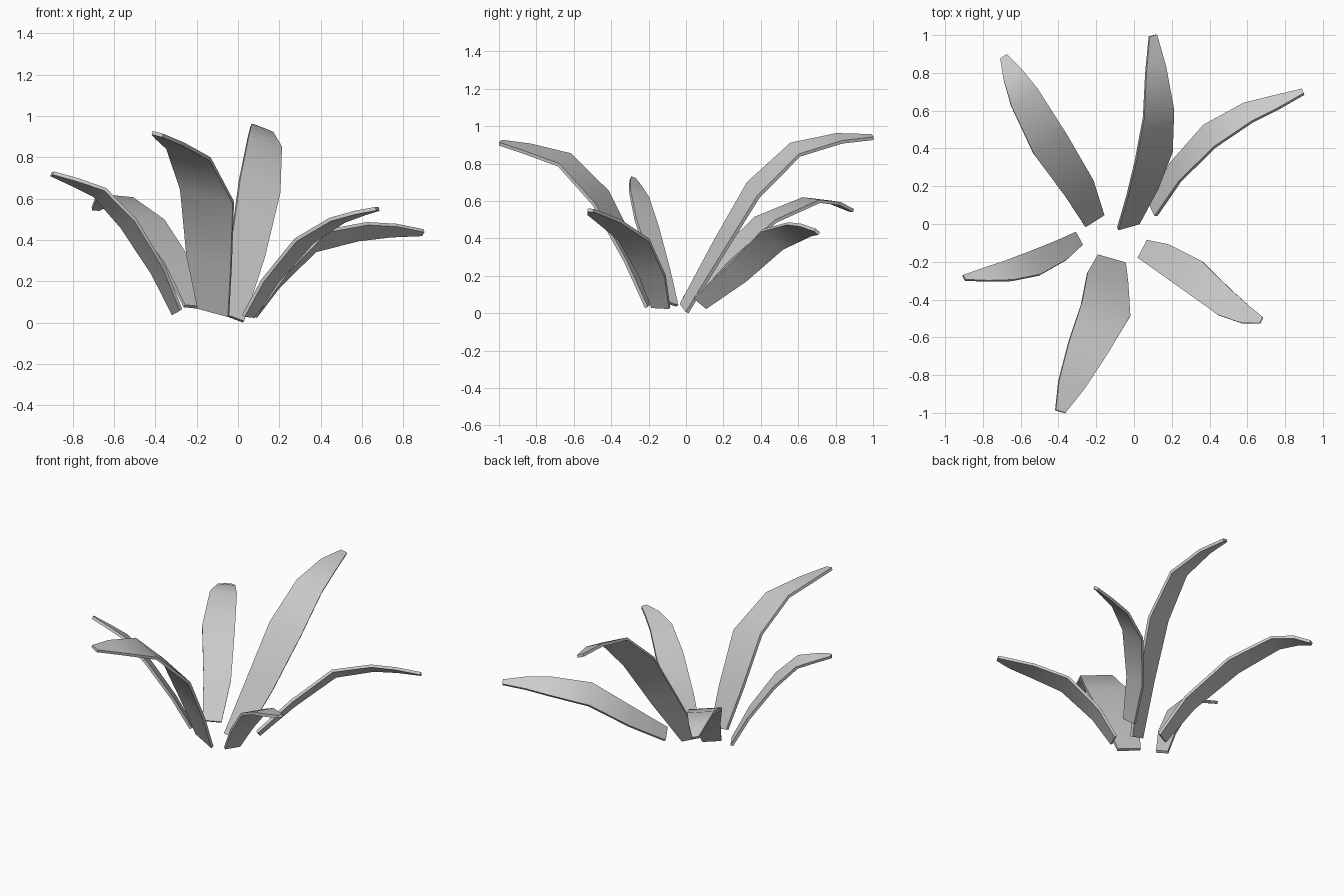
import bpy, bmesh
from mathutils import Vector

if "Cube" in bpy.data.objects:
    bpy.data.objects.remove(bpy.data.objects["Cube"])

THICK = 0.009                                  # half thickness of a blade
PROFILE = (0.58, 0.84, 1.0, 0.82, 0.54, 0.2)   # half width along a blade


def leaf(name, width, side, path):
    """Thin curved blade with a rectangular section swept along a path."""
    side = Vector(side).normalized()
    pts = [Vector(p) for p in path]
    bm = bmesh.new()
    rings = []
    for i, p in enumerate(pts):
        tangent = pts[min(i + 1, len(pts) - 1)] - pts[max(i - 1, 0)]
        n = side.cross(tangent).normalized() * THICK
        w = side * width * PROFILE[i]
        rings.append([bm.verts.new(p + a * w + b * n)
                      for a, b in ((-1, -1), (1, -1), (1, 1), (-1, 1))])
    for r, s in zip(rings, rings[1:]):
        for k in range(4):
            j = (k + 1) % 4
            bm.faces.new((r[k], r[j], s[j], s[k]))
    bm.faces.new(rings[0][::-1])
    bm.faces.new(rings[-1])
    bmesh.ops.recalc_face_normals(bm, faces=bm.faces[:])
    for f in bm.faces:
        f.smooth = len(set(f.verts) & set(rings[0])) < 4
    me = bpy.data.meshes.new(name)
    bm.to_mesh(me)
    bm.free()
    ob = bpy.data.objects.new(name, me)
    bpy.context.collection.objects.link(ob)
    bpy.context.view_layer.objects.active = ob
    bpy.ops.object.select_all(action='DESELECT')
    ob.select_set(True)
    bpy.ops.object.shade_smooth_by_angle(angle=1.0)


# Rear leaves
leaf("leaf_back", 0.107, (.95, .27, -.36),
     [(-.03, -.01, .025), (.045, .17, .34), (.105, .36, .66),
      (.13, .585, .875), (.115, .82, .935), (.10, .998, .942)])
leaf("leaf_back_left", 0.102, (.83, .53, -.08),
     [(-.21, .02, .075), (-.29, .19, .28), (-.445, .425, .5),
      (-.58, .67, .605), (-.645, .795, .59), (-.69, .885, .55)])
leaf("leaf_back_right", 0.08, (.35, -.72, .6),
     [(.10, .075, .055), (.22, .275, .215), (.40, .465, .395),
      (.605, .59, .44), (.755, .645, .445), (.895, .70, .435)])

# Front leaves
leaf("leaf_front", 0.137, (.94, -.27, -.25),
     [(-.12, -.19, .05), (-.14, -.29, .3), (-.15, -.455, .615),
      (-.24, -.65, .82), (-.33, -.85, .88), (-.39, -.993, .912)])
leaf("leaf_front_right", 0.092, (.45, .89, -.05),
     [(.05, -.135, .03), (.155, -.18, .2), (.32, -.28, .395),
      (.48, -.415, .495), (.59, -.48, .53), (.675, -.51, .55)])
leaf("leaf_left", 0.07, (-.45, .82, -.25),
     [(-.295, -.08, .05), (-.385, -.14, .25), (-.53, -.21, .48),
      (-.67, -.25, .63), (-.79, -.27, .68), (-.9, -.285, .72)])
